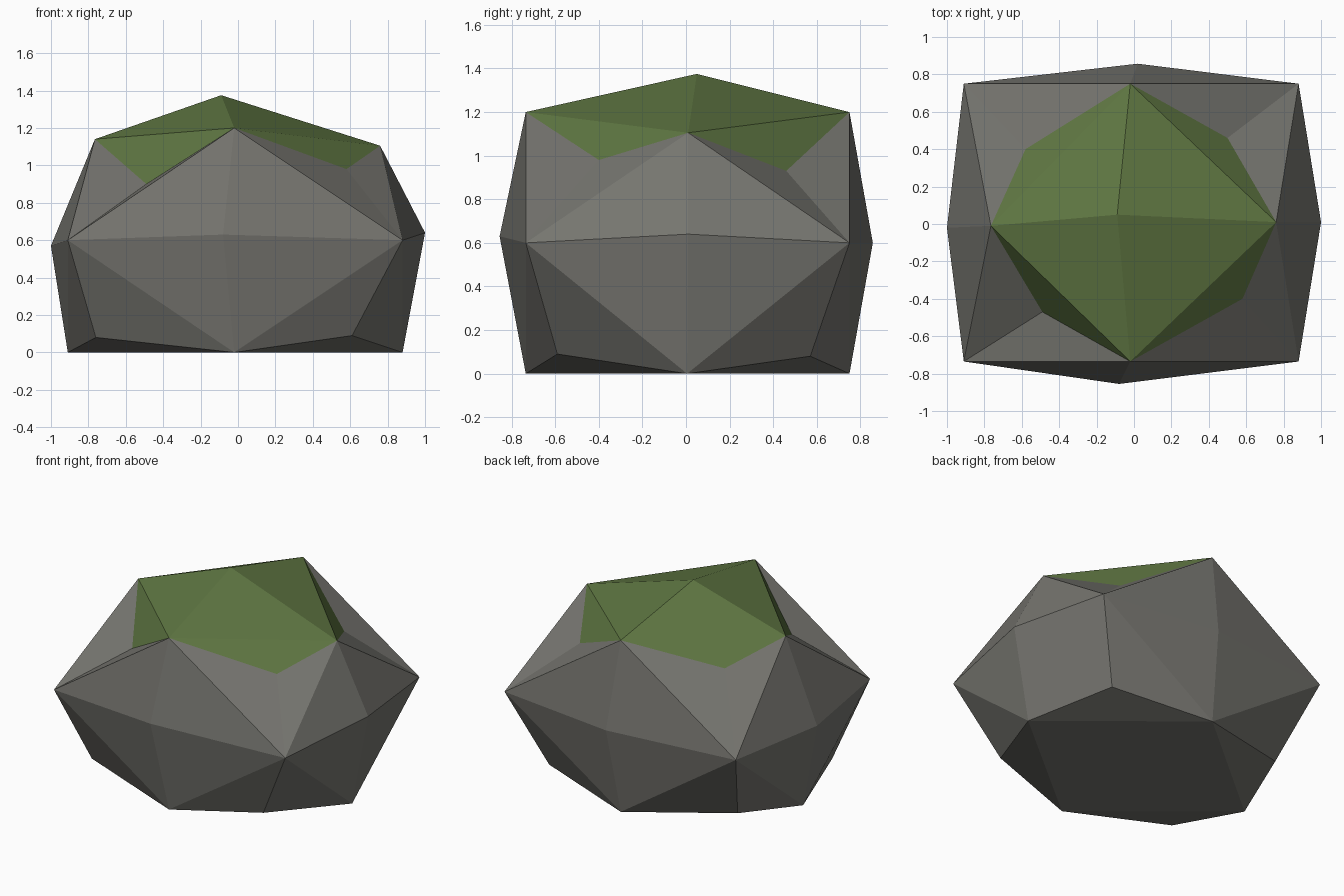
import bpy, bmesh
from itertools import product
from mathutils import Vector

if "Cube" in bpy.data.objects:
    bpy.data.objects.remove(bpy.data.objects["Cube"])


def material(name, rgb):
    m = bpy.data.materials.new(name)
    m.diffuse_color = (*rgb, 1)
    m.use_nodes = True
    m.node_tree.nodes["Principled BSDF"].inputs["Base Color"].default_value = m.diffuse_color
    return m


# Boulder frame: points keyed by cube direction (-1, 0, 1 on each axis)
X = {-1: -0.91, 0: -0.02, 1: 0.88}
Y = {-1: -0.735, 0: 0.005, 1: 0.75}
Z = {-1: 0.0, 0: 0.60, 1: 1.20}
pos = {k: (X[k[0]], Y[k[1]], Z[k[2]]) for k in product((-1, 0, 1), repeat=3)}

# Bulging middles of the six sides
pos[0, 0, 1] = (-0.09, 0.05, 1.375)
pos[0, -1, 0] = (-0.08, -0.855, 0.63)
pos[0, 1, 0] = (0.02, 0.857, 0.60)
pos[-1, 0, 0] = (-1.0, -0.02, 0.57)
pos[1, 0, 0] = (1.0, 0.01, 0.64)

# Top rim drawn in at the left and right
pos[-1, 0, 1] = (-0.765, -0.01, 1.14)
pos[1, 0, 1] = (0.76, 0.01, 1.105)

# Chipped corners
pos[-1, -1, 1] = (-0.49, -0.47, 0.90)
pos[1, -1, 1] = (0.58, -0.40, 0.98)
pos[-1, 1, 1] = (-0.58, 0.40, 1.02)
pos[1, 1, 1] = (0.50, 0.46, 0.93)
pos[-1, -1, -1] = (-0.76, -0.53, 0.08)
pos[1, -1, -1] = (0.61, -0.59, 0.09)
pos[-1, 1, -1] = (-0.75, 0.50, 0.09)
pos[1, 1, -1] = (0.66, 0.57, 0.08)

bm = bmesh.new()
vert = {k: bm.verts.new(p) for k, p in pos.items() if k != (0, 0, 0)}


def facet(keys, normal, moss):
    a, b, c = (Vector(k) for k in keys)
    if (b - a).cross(c - a).dot(normal) < 0:
        keys = keys[::-1]
    bm.faces.new([vert[k] for k in keys]).material_index = int(moss)


# Each side is four quarters, each split between its two rim points
for axis, side in product(range(3), (-1, 1)):
    u, v = [a for a in range(3) if a != axis]
    normal = Vector((0, 0, 0))
    normal[axis] = side
    moss = axis == 2 and side == 1
    for su, sv in product((-1, 1), repeat=2):
        def key(a, b):
            k = [0, 0, 0]
            k[axis], k[u], k[v] = side, a, b
            return tuple(k)
        facet([key(0, 0), key(su, 0), key(0, sv)], normal, moss)
        facet([key(su, 0), key(su, sv), key(0, sv)], normal, moss)

mesh = bpy.data.meshes.new("mossy_boulder")
bm.to_mesh(mesh)
bm.free()
mesh.materials.append(material("grey stone", (0.18, 0.178, 0.16)))
mesh.materials.append(material("green moss", (0.115, 0.185, 0.055)))
boulder = bpy.data.objects.new("mossy_boulder", mesh)
bpy.context.collection.objects.link(boulder)
